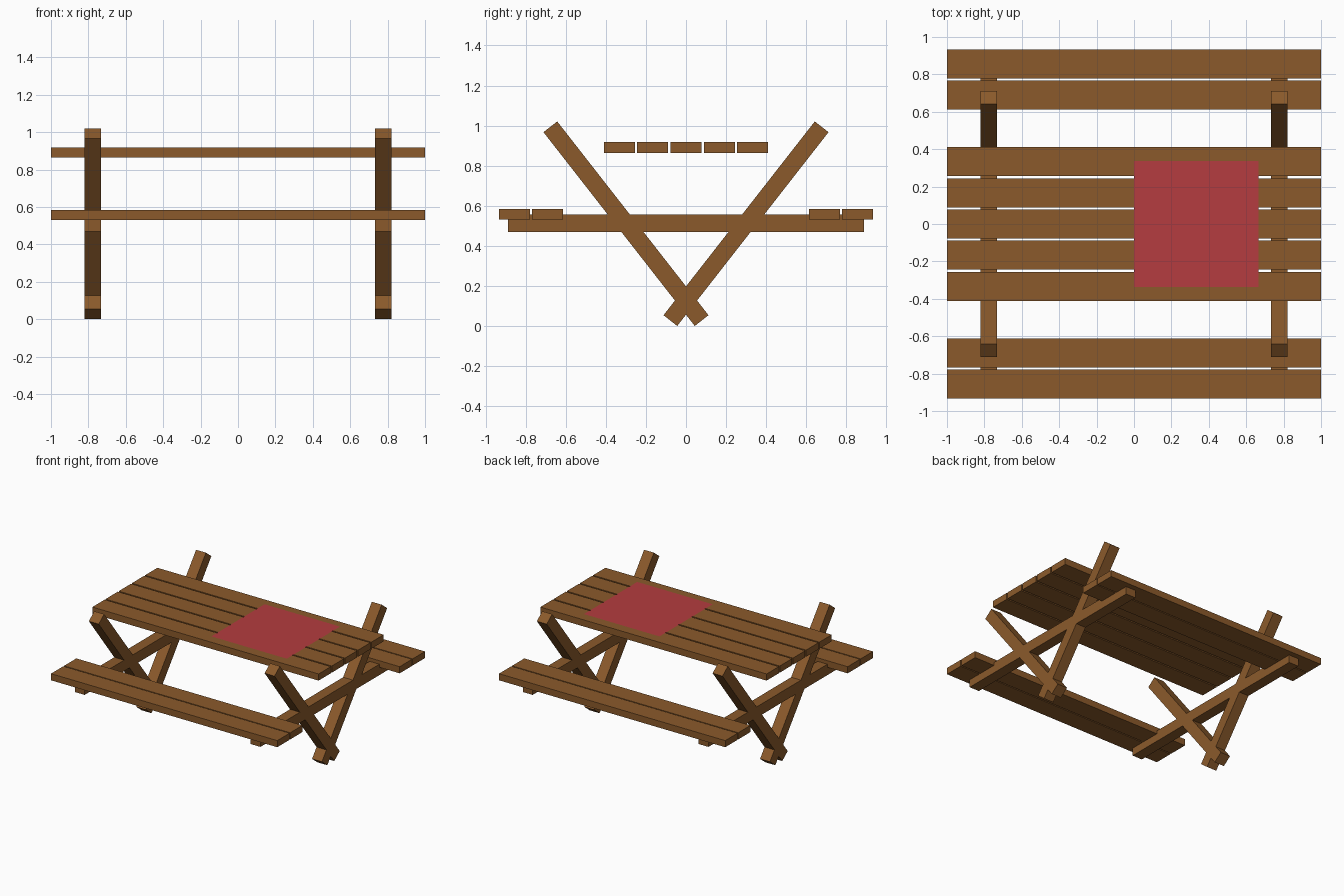
import bpy, math

if "Cube" in bpy.data.objects:
    bpy.data.objects.remove(bpy.data.objects["Cube"])


def material(name, rgb):
    m = bpy.data.materials.new(name)
    m.diffuse_color = (*rgb, 1)
    m.use_nodes = True
    m.node_tree.nodes["Principled BSDF"].inputs["Base Color"].default_value = m.diffuse_color
    return m


wood = material("brown_wood", (0.258, 0.102, 0.024))
red = material("red_cloth", (0.46, 0.045, 0.05))


def box(name, center, size, tilt=0.0):
    bpy.ops.mesh.primitive_cube_add(size=1, location=center, rotation=(tilt, 0, 0))
    ob = bpy.context.object
    ob.name = name
    ob.scale = size
    ob.data.materials.append(wood)
    return ob


PLANK = (2.0, 0.155, 0.053)

# table top: five planks
for i in range(-2, 3):
    box("table_plank", (0, i * 0.1665, 0.891), PLANK)

# benches: two planks on each side
for side in (-1, 1):
    for y in (0.691, 0.855):
        box("bench_plank", (0, side * y, 0.558), PLANK)

# end frames: crossed legs and a horizontal beam
top, foot = (0.677, 0.994), (-0.078, 0.027)
dy, dz = top[0] - foot[0], top[1] - foot[1]
length, angle = math.hypot(dy, dz), math.atan2(dz, dy)
for x in (-0.777, 0.777):
    box("cross_beam", (x, 0, 0.513), (0.087, 1.778, 0.087))
    for side in (-1, 1):
        box("crossed_leg", (x, side * (top[0] + foot[0]) / 2, (top[1] + foot[1]) / 2),
            (0.087, length, 0.087), side * angle)

# flat red cloth on the table
bpy.ops.mesh.primitive_plane_add(size=1, location=(0.333, 0, 0.922))
cloth = bpy.context.object
cloth.name = "table_cloth"
cloth.scale = (0.667, 0.672, 1)
cloth.data.materials.append(red)
